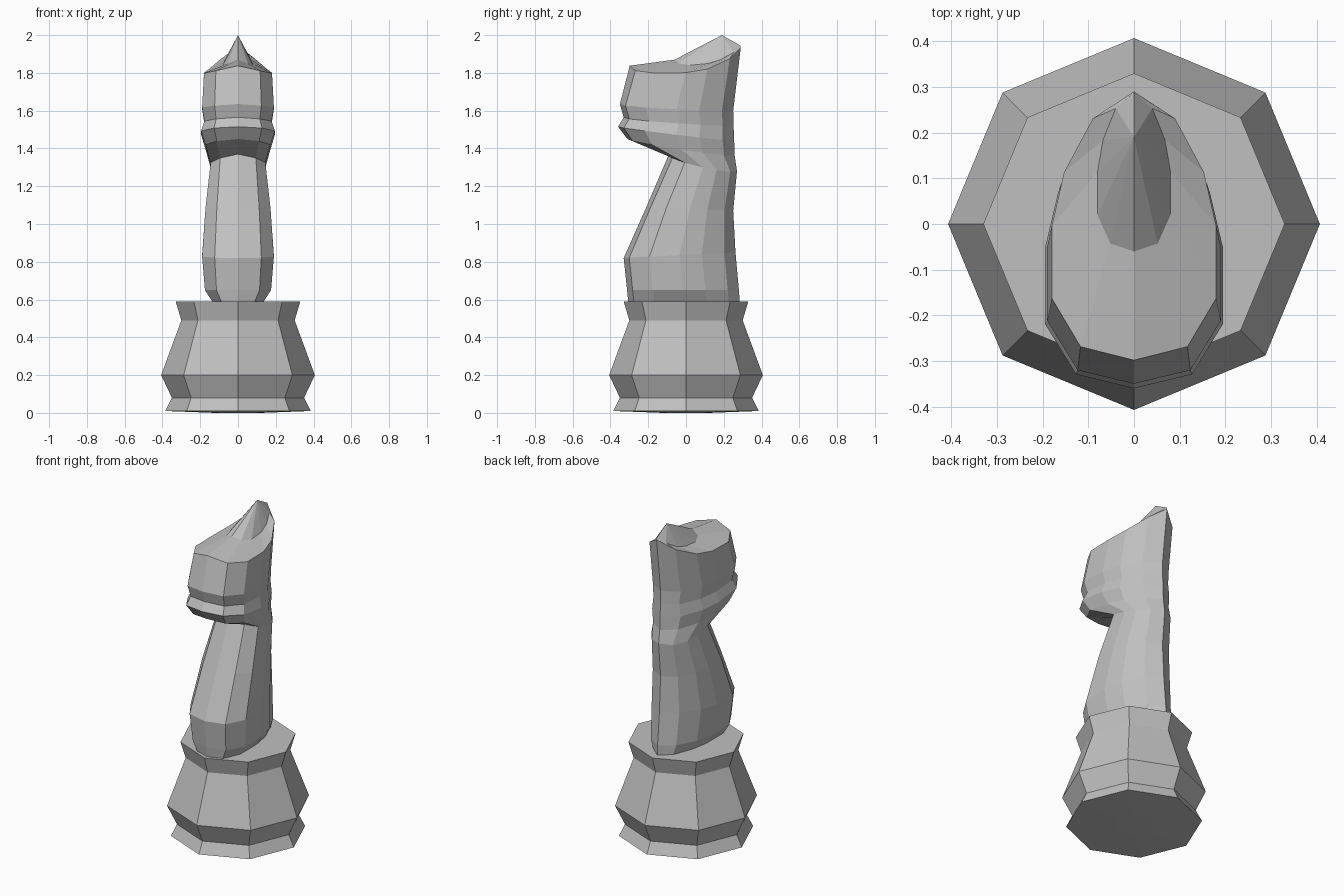
import bpy
import bmesh
import math

cube = bpy.data.objects.get("Cube")
if cube:
    bpy.data.objects.remove(cube, do_unlink=True)

grey = bpy.data.materials.new("stone_grey")
grey.use_nodes = True
colour = (0.53, 0.53, 0.53, 1)
grey.diffuse_color = colour
grey.node_tree.nodes["Principled BSDF"].inputs["Base Color"].default_value = colour


def loft(name, rings, tip=None):
    """Skin a stack of closed rings; close the bottom flat, the top flat or to a tip."""
    bm = bmesh.new()
    loops = [[bm.verts.new(p) for p in ring] for ring in rings]
    count = len(loops[0])
    for low, high in zip(loops, loops[1:]):
        for i in range(count):
            j = (i + 1) % count
            bm.faces.new((low[i], low[j], high[j], high[i]))
    bm.faces.new(loops[0][::-1])
    if tip:
        peak = bm.verts.new(tip)
        for i in range(count):
            bm.faces.new((loops[-1][i], loops[-1][(i + 1) % count], peak))
    else:
        bm.faces.new(loops[-1])
    bmesh.ops.recalc_face_normals(bm, faces=bm.faces)
    mesh = bpy.data.meshes.new(name)
    bm.to_mesh(mesh)
    bm.free()
    mesh.materials.append(grey)
    obj = bpy.data.objects.new(name, mesh)
    bpy.context.collection.objects.link(obj)
    return obj


# Eight-sided pedestal: radius and height of each ring
def octagon(radius, z):
    angles = [math.tau * i / 8 for i in range(8)]
    return [(radius * math.cos(a), radius * math.sin(a), z) for a in angles]


base_profile = [(0.12, 0), (0.385, 0.01), (0.35, 0.08), (0.407, 0.2),
                (0.3, 0.49), (0.33, 0.59)]
loft("pedestal", [octagon(r, z) for r, z in base_profile])

# Oval plan of the horse, front to back: share of half width, share of depth
half_plan = [(0, 0), (0.65, 0.05), (1, 0.23), (1, 0.5), (0.85, 0.7), (0.5, 0.9), (0, 1)]
plan = half_plan + [(-x, t) for x, t in half_plan[-2:0:-1]]


def oval(width, front, back, z_front, z_back, drop=0, power=1):
    return [(width * x, front + (back - front) * t,
             z_front + (z_back - z_front) * t ** power - drop * abs(x))
            for x, t in plan]


# Neck, jaw, mouth, muzzle and brow in one skin, rising to a pointed crest
horse = [
    oval(0.13, -0.305, 0.285, 0.58, 0.58),
    oval(0.175, -0.312, 0.28, 0.65, 0.65),
    oval(0.19, -0.33, 0.262, 0.82, 0.85),
    oval(0.172, -0.21, 0.25, 1.09, 1.07),
    oval(0.145, -0.09, 0.27, 1.37, 1.28, 0.025),
    oval(0.172, -0.31, 0.258, 1.45, 1.36, 0.01),
    oval(0.195, -0.36, 0.255, 1.515, 1.44, 0.005),
    oval(0.178, -0.33, 0.252, 1.565, 1.52, 0.01),
    oval(0.19, -0.35, 0.25, 1.635, 1.6, 0.01),
    oval(0.18, -0.298, 0.29, 1.838, 1.935, 0.04, 5),
    oval(0.08, -0.06, 0.288, 1.87, 1.945, 0.03, 3),
]
loft("horse_head_and_neck", horse, tip=(0, 0.19, 2))
